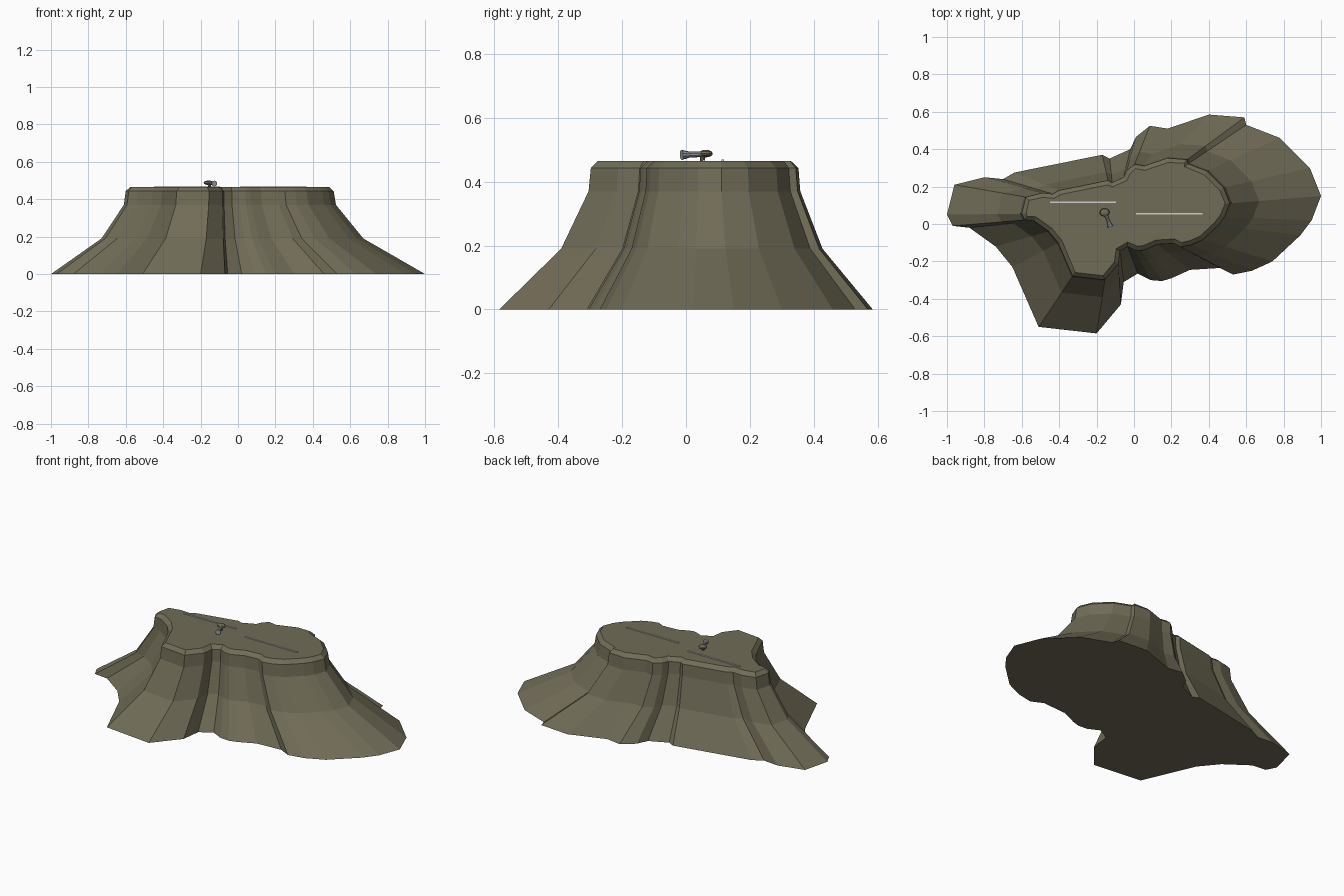
import bpy, bmesh, math
from mathutils import Vector, Matrix

if "Cube" in bpy.data.objects:
    bpy.data.objects.remove(bpy.data.objects["Cube"])


def material(name, rgb):
    m = bpy.data.materials.new(name)
    m.diffuse_color = (*rgb, 1)
    m.use_nodes = True
    m.node_tree.nodes["Principled BSDF"].inputs["Base Color"].default_value = m.diffuse_color
    return m


ROCK = material("olive_rock", (0.165, 0.15, 0.095))
WHITE = material("pale_marking", (0.62, 0.62, 0.62))
STEEL = material("grey_steel", (0.33, 0.34, 0.35))


def finish(bm, name, mat):
    bmesh.ops.recalc_face_normals(bm, faces=bm.faces)
    me = bpy.data.meshes.new(name)
    bm.to_mesh(me)
    bm.free()
    me.materials.append(mat)
    ob = bpy.data.objects.new(name, me)
    bpy.context.collection.objects.link(ob)
    return ob


# Plateau: one foot outline, shrunk towards a pivot at each level
FOOT = [(-1, .05), (-.97, -.01), (-.88, -.02), (-.74, -.12), (-.65, -.23),
        (-.51, -.55), (-.20, -.585), (-.07, -.43), (-.055, -.31), (.02, -.265),
        (.09, -.30), (.15, -.305), (.20, -.29), (.30, -.245), (.46, -.235),
        (.53, -.27), (.63, -.25), (.74, -.20), (.89, -.06), (.95, .02),
        (1, .15), (.94, .30), (.78, .46), (.60, .53), (.59, .57), (.40, .585),
        (.18, .51), (.085, .525), (.01, .465), (-.02, .40), (-.13, .35),
        (-.17, .37), (-.64, .275), (-.70, .24), (-.80, .25), (-.96, .21)]
PIVOT = Vector((-.10, .061))
LEVELS = [(0, 1), (.19, .70), (.37, .567), (.443, .556)]  # height, scale

bm = bmesh.new()
rings = []
for z, s in LEVELS:
    ring = []
    for p in FOOT:
        q = PIVOT + (Vector(p) - PIVOT) * s
        ring.append(bm.verts.new((q.x, q.y, z)))
    rings.append(ring)
n = len(FOOT)
for lo, hi in zip(rings, rings[1:]):
    for i in range(n):
        j = (i + 1) % n
        bm.faces.new((lo[i], lo[j], hi[j], hi[i]))
bm.faces.new(rings[0][::-1])
cap = bm.faces.new(rings[-1])
# bevelled rim: inset the cap and lift it
bm.normal_update()
bmesh.ops.inset_region(bm, faces=[cap], thickness=.024, use_even_offset=False)
for v in cap.verts:
    v.co.z = .465
finish(bm, "plateau", ROCK)


# Two thin landing strips on the flat top
def strip(name, x0, x1, y):
    bm = bmesh.new()
    bmesh.ops.create_cube(bm, size=1, matrix=Matrix.Translation(((x0 + x1) / 2, y, .4665))
                          @ Matrix.Diagonal((x1 - x0, .008, .005, 1)))
    finish(bm, name, WHITE)


strip("landing_strip_left", -.45, -.095, .115)
strip("landing_strip_right", .012, .367, .056)


# Small gun: foot, flattened turret, barrel and flared muzzle
def tube(name, a, b, r1, r2, mat, sides=10):
    a, b = Vector(a), Vector(b)
    d = b - a
    bm = bmesh.new()
    bmesh.ops.create_cone(bm, cap_ends=True, segments=sides, radius1=r1, radius2=r2, depth=d.length,
                          matrix=Matrix.Translation((a + b) / 2)
                          @ d.to_track_quat('Z', 'Y').to_matrix().to_4x4())
    finish(bm, name, mat)


tube("gun_foot", (-.152, .052, .463), (-.152, .052, .482), .008, .008, ROCK)
bm = bmesh.new()
bmesh.ops.create_uvsphere(bm, u_segments=12, v_segments=6, radius=1,
                          matrix=Matrix.Translation((-.157, .062, .488))
                          @ Matrix.Diagonal((.027, .022, .012, 1)))
finish(bm, "gun_turret", ROCK)
tube("gun_barrel", (-.150, .05, .486), (-.134, .008, .485), .009, .009, STEEL)
tube("gun_muzzle", (-.136, .013, .485), (-.126, -.014, .484), .009, .016, STEEL)
